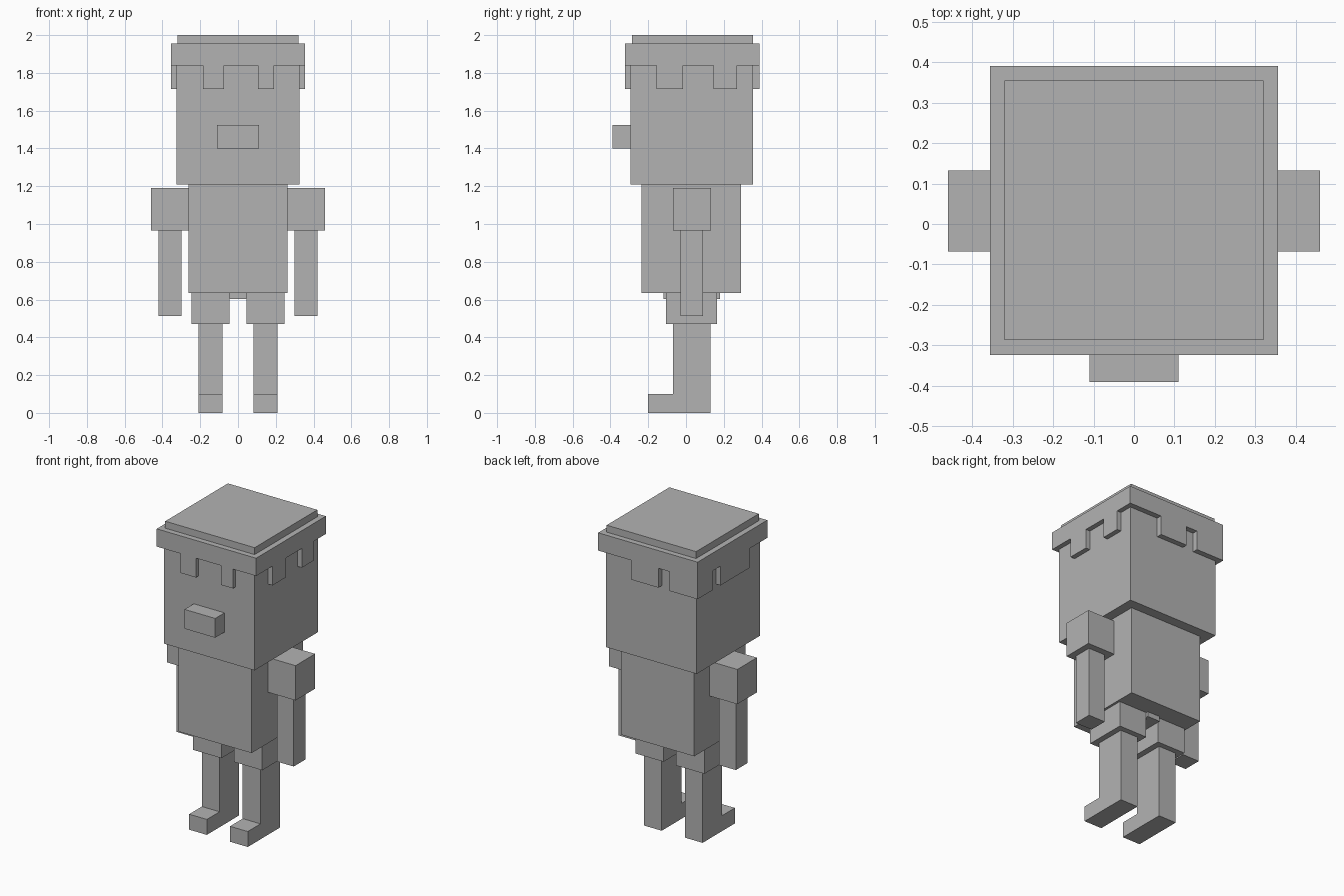
import bpy
import bmesh

cube = bpy.data.objects.get("Cube")
if cube:
    bpy.data.objects.remove(cube, do_unlink=True)

grey = bpy.data.materials.new("plain grey")
grey.use_nodes = True
colour = (0.45, 0.45, 0.45, 1)
grey.diffuse_color = colour
grey.node_tree.nodes["Principled BSDF"].inputs["Base Color"].default_value = colour


def add_object(name, bm):
    bmesh.ops.recalc_face_normals(bm, faces=bm.faces)
    mesh = bpy.data.meshes.new(name)
    bm.to_mesh(mesh)
    bm.free()
    mesh.materials.append(grey)
    obj = bpy.data.objects.new(name, mesh)
    bpy.context.collection.objects.link(obj)
    return obj


def prism(name, x, profile):
    """Extrude a (y, z) outline between two x positions."""
    bm = bmesh.new()
    face = bm.faces.new([bm.verts.new((x[0], y, z)) for y, z in profile])
    ext = bmesh.ops.extrude_face_region(bm, geom=[face])
    verts = [v for v in ext["geom"] if isinstance(v, bmesh.types.BMVert)]
    bmesh.ops.translate(bm, verts=verts, vec=(x[1] - x[0], 0, 0))
    return add_object(name, bm)


def box(name, x, y, z):
    return prism(name, x, [(y[0], z[0]), (y[1], z[0]), (y[1], z[1]), (y[0], z[1])])


def pair(name, maker, x, *shape):
    maker("left_" + name, x, *shape)
    maker("right_" + name, (-x[1], -x[0]), *shape)


# Head and nose
box("head", (-0.325, 0.325), (-0.295, 0.355), (1.21, 1.84))
box("nose", (-0.11, 0.11), (-0.39, -0.295), (1.4, 1.525))

# Hair: band, raised top and uneven fringe on each side
box("hair_band", (-0.356, 0.356), (-0.323, 0.39), (1.84, 1.955))
box("hair_top", (-0.32, 0.32), (-0.287, 0.354), (1.955, 2.0))
fringe = (1.715, 1.84)
for x in ((-0.185, -0.075), (0.105, 0.19)):
    box("front_fringe", x, (-0.323, -0.295), fringe)
for x in ((-0.356, -0.155), (-0.076, 0.12)):
    box("back_fringe", x, (0.355, 0.39), fringe)
for y in ((-0.155, -0.015), (0.145, 0.27)):
    box("left_fringe", (0.325, 0.356), y, fringe)
for y in ((-0.14, 0.155), (0.23, 0.355)):
    box("right_fringe", (-0.356, -0.325), y, fringe)

# Body
box("torso", (-0.262, 0.262), (-0.235, 0.29), (0.635, 1.21))
box("hip_bridge", (-0.045, 0.045), (-0.12, 0.18), (0.603, 0.635))

# Limbs
pair("sleeve", box, (0.262, 0.46), (-0.068, 0.132), (0.965, 1.19))
pair("arm", box, (0.3, 0.42), (-0.03, 0.09), (0.512, 0.965))
pair("trouser_leg", box, (0.045, 0.247), (-0.105, 0.165), (0.47, 0.635))
pair("leg_and_foot", prism, (0.083, 0.21),
     [(-0.2, 0), (0.13, 0), (0.13, 0.47), (-0.07, 0.47), (-0.07, 0.1), (-0.2, 0.1)])
